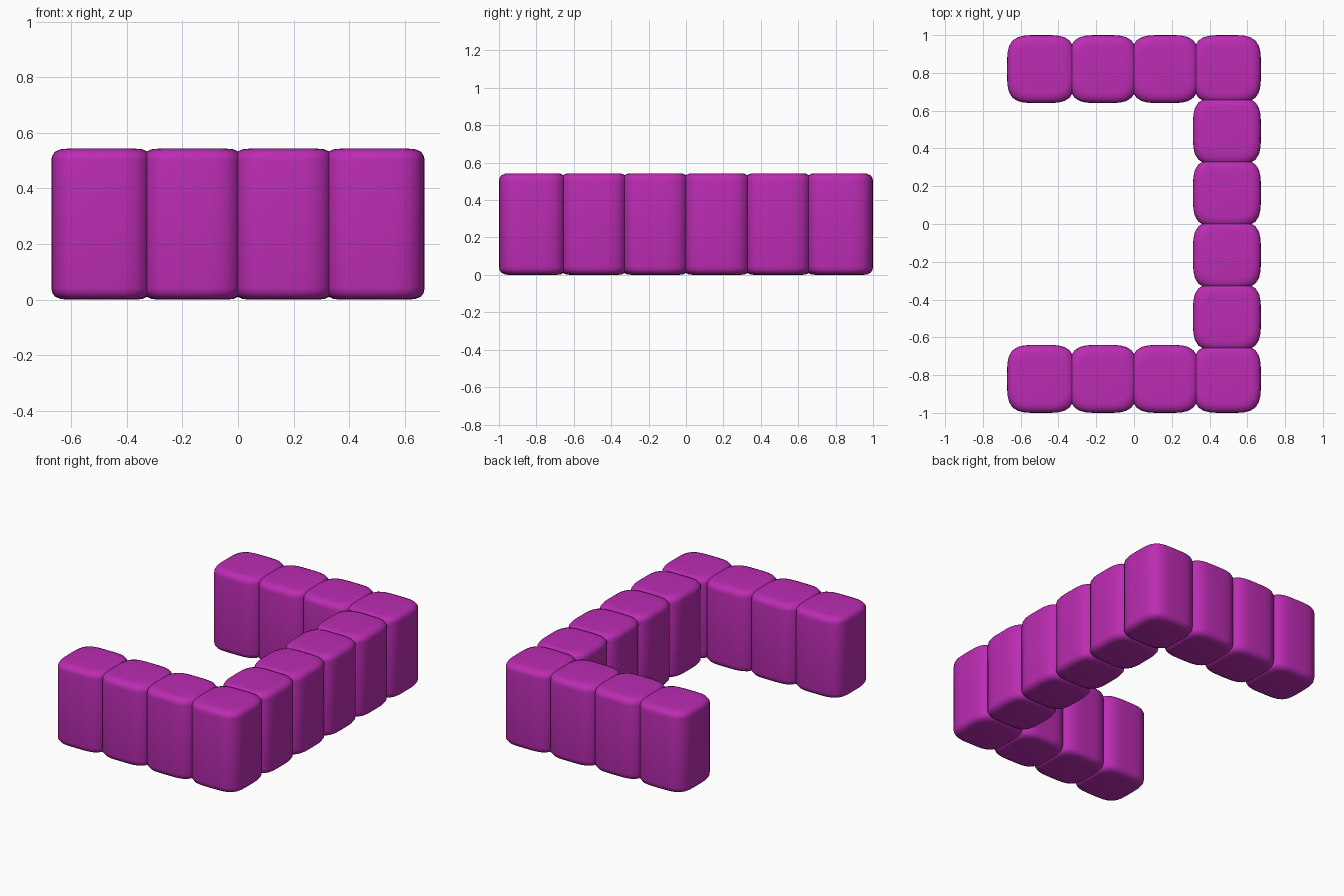
import bpy, bmesh, math

if "Cube" in bpy.data.objects:
    bpy.data.objects.remove(bpy.data.objects["Cube"])

H = 0.543      # block height
R = 0.18       # half width of a block
STEP = 0.328   # spacing between block centres
SEGS = 40

mat = bpy.data.materials.new("magenta")
mat.diffuse_color = (0.50, 0.025, 0.45, 1)
mat.use_nodes = True
mat.node_tree.nodes["Principled BSDF"].inputs["Base Color"].default_value = mat.diffuse_color


def outline(scale):
    """Rounded-square plan with gently bulging sides."""
    pts = []
    for i in range(SEGS):
        a = 2 * math.pi * i / SEGS
        c, s = math.cos(a), math.sin(a)
        r = scale * R / (c ** 4 + s ** 4) ** 0.25
        pts.append((r * c, r * s))
    return pts


# Rim profile: (plan scale, depth below the flat cap)
rim = [(0.70, 0.0), (0.82, 0.002), (0.93, 0.011), (0.985, 0.026), (1.0, 0.042)]
layers = rim + [(s, H - d) for s, d in reversed(rim)]

# Shared mesh for one soft-edged block
bm = bmesh.new()
rings = [[bm.verts.new((x, y, z)) for x, y in outline(s)] for s, z in layers]
for lo, hi in zip(rings, rings[1:]):
    for i in range(SEGS):
        j = (i + 1) % SEGS
        bm.faces.new((lo[i], lo[j], hi[j], hi[i]))
bm.faces.new(list(reversed(rings[0])))
bm.faces.new(rings[-1])
for f in bm.faces:
    f.smooth = True
block = bpy.data.meshes.new("soft_block")
bm.to_mesh(block)
bm.free()
block.materials.append(mat)


def place(name, x, y):
    ob = bpy.data.objects.new(name, block)
    ob.location = (x, y, 0)
    bpy.context.collection.objects.link(ob)


# Front and back arms, four blocks each
for side, y in (("front", -2.5 * STEP), ("back", 2.5 * STEP)):
    for i in range(4):
        place(f"{side}_arm_block_{i + 1}", (i - 1.5) * STEP, y)

# Right-hand row joining the two arms
for i in range(4):
    place(f"side_row_block_{i + 1}", 1.5 * STEP, (i - 1.5) * STEP)
